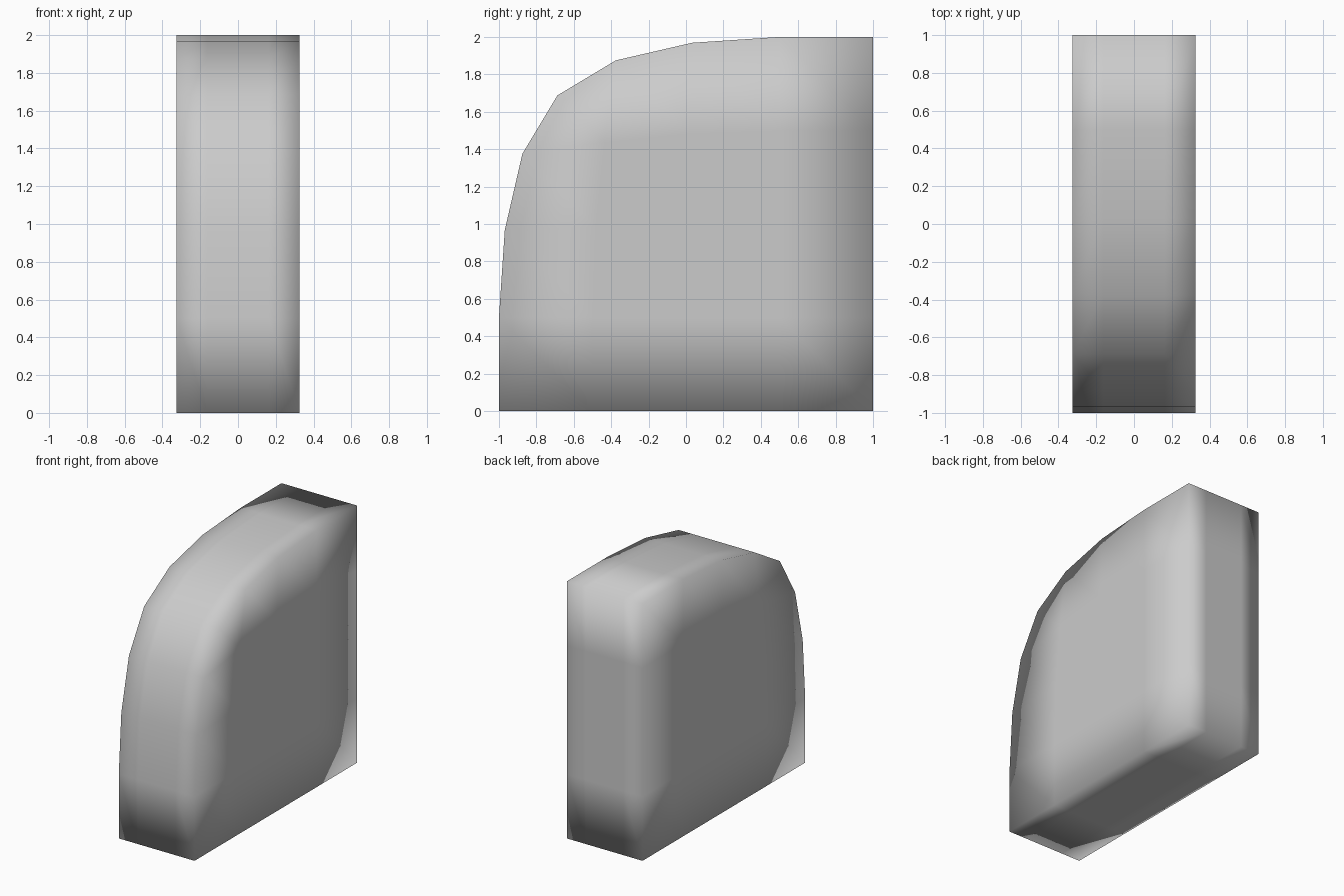
import bpy

if "Cube" in bpy.data.objects:
    bpy.data.objects.remove(bpy.data.objects["Cube"])

# Block: a cube whose top front edge is rounded by creased subdivision
bpy.ops.mesh.primitive_cube_add(size=2, location=(0, 0, 1))
block = bpy.context.object
block.name = "rounded_block"
mesh = block.data
for v in mesh.vertices:
    v.co.x *= 0.326

# Every edge stays sharp except the one at the top front
crease = mesh.attributes.new("crease_edge", 'FLOAT', 'EDGE')
for e in mesh.edges:
    top_front = all(mesh.vertices[i].co.y < 0 and mesh.vertices[i].co.z > 0
                    for i in e.vertices)
    crease.data[e.index].value = 0.0 if top_front else 1.0

sub = block.modifiers.new("round_corner", 'SUBSURF')
sub.levels = sub.render_levels = 2
sub.use_limit_surface = False

# Smooth shading over the whole block
for p in mesh.polygons:
    p.use_smooth = True
